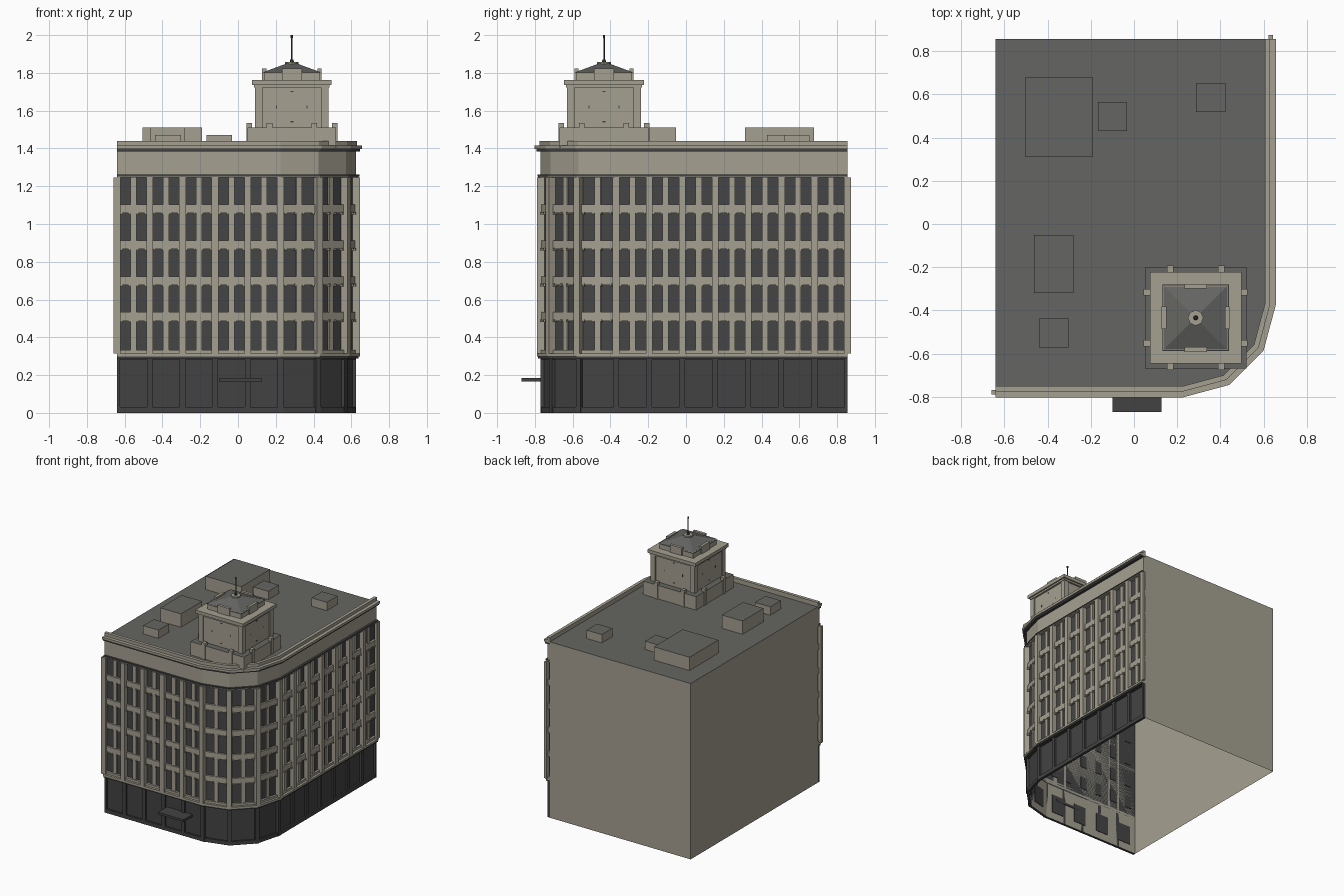
import bpy
import bmesh
from math import sin, cos, radians, pi
from mathutils import Vector, Matrix

cube = bpy.data.objects.get("Cube")
if cube:
    bpy.data.objects.remove(cube, do_unlink=True)


def material(name, rgb):
    m = bpy.data.materials.new(name)
    m.use_nodes = True
    m.diffuse_color = (*rgb, 1)
    bsdf = next(n for n in m.node_tree.nodes if n.type == 'BSDF_PRINCIPLED')
    bsdf.inputs["Base Color"].default_value = (*rgb, 1)
    return m


STONE = material("beige stone", (0.375, 0.35, 0.28))
ROOF = material("roof grey", (0.13, 0.13, 0.122))
DARK = material("charcoal cladding", (0.055, 0.055, 0.055))
GLASS = material("dark glass", (0.06, 0.06, 0.062))


def finish(name, bm, mat, top=None):
    """Turn a bmesh into an object; upward faces may take a second material."""
    bm.normal_update()
    me = bpy.data.meshes.new(name)
    if top:
        for f in bm.faces:
            f.material_index = int(f.normal.z > 0.9)
    bm.to_mesh(me)
    bm.free()
    me.materials.append(mat)
    if top:
        me.materials.append(top)
    ob = bpy.data.objects.new(name, me)
    bpy.context.scene.collection.objects.link(ob)
    return ob


def add_box(bm, center, size, angle=0.0):
    m = Matrix.Translation(center) @ Matrix.Rotation(angle, 4, 'Z') @ Matrix.Diagonal((*size, 1))
    bmesh.ops.create_cube(bm, size=1, matrix=m)


def box(name, x0, x1, y0, y1, z0, z1, mat, top=None):
    bm = bmesh.new()
    add_box(bm, ((x0 + x1) / 2, (y0 + y1) / 2, (z0 + z1) / 2), (x1 - x0, y1 - y0, z1 - z0))
    return finish(name, bm, mat, top)


# Street line: front wall, three-sided corner, side wall
LEFT, BACK, CX, CY, R = -0.64, 0.855, 0.225, -0.37, 0.38
ROOF_Z, PARAPET_Z = 1.405, 1.44


def path(off):
    pts = [Vector((LEFT, CY - R - off))]
    for a in (-90, -60, -30, 0):
        pts.append(Vector((CX + (R + off) * cos(radians(a)), CY + (R + off) * sin(radians(a)))))
    pts.append(Vector((CX + R + off, BACK)))
    return pts


def band(name, z0, z1, off, mat):
    """Horizontal strip following the street line."""
    bm = bmesh.new()
    rows = []
    for p, q in zip(path(off), path(0)):
        rows.append([bm.verts.new((*v, z)) for v, z in ((q, z0), (p, z0), (p, z1), (q, z1))])
    for a, b in zip(rows, rows[1:]):
        for i in range(4):
            j = (i + 1) % 4
            bm.faces.new((a[i], b[i], b[j], a[j]))
    bm.faces.new(rows[0])
    bm.faces.new(rows[-1][::-1])
    bmesh.ops.recalc_face_normals(bm, faces=bm.faces)
    return finish(name, bm, mat)


line = path(0)


def divide(counts):
    """Split each wall into equal bays: (middle, angle, width)."""
    out = []
    for a, b, n in zip(line, line[1:], counts):
        ang = (b - a).angle_signed(Vector((1, 0)))
        out += [(a.lerp(b, (k + 0.5) / n), ang, (b - a).length / n) for k in range(n)]
    return out


def on_wall(bm, p, ang, u, z0, z1, width, o0, o1):
    """Box on the facade: u along the wall, o0 to o1 outwards."""
    t = Vector((cos(ang), sin(ang)))
    n = Vector((sin(ang), -cos(ang)))
    c = p + t * u + n * (o0 + o1) / 2
    add_box(bm, (*c, (z0 + z1) / 2), (width, o1 - o0, z1 - z0), ang)


# Open-bottomed building shell with flat roof
bm = bmesh.new()
ring = line + [Vector((LEFT, BACK))]
low = [bm.verts.new((*p, 0)) for p in ring]
high = [bm.verts.new((*p, ROOF_Z)) for p in ring]
for i in range(len(ring)):
    j = (i + 1) % len(ring)
    bm.faces.new((low[i], low[j], high[j], high[i]))
bm.faces.new(high)
finish("building_shell", bm, STONE, ROOF)

# Horizontal bands
for name, z0, z1, off, mat in (
        ("ground_wall", 0, 0.29, 0.006, DARK),
        ("ground_plinth", 0, 0.03, 0.02, DARK),
        ("ground_header", 0.283, 0.29, 0.02, DARK),
        ("ledge_underside", 0.287, 0.299, 0.034, DARK),
        ("lower_ledge", 0.299, 0.314, 0.04, STONE),
        ("lower_sill", 0.314, 0.332, 0.022, STONE),
        ("window_glass", 0.314, 1.245, 0.004, GLASS),
        ("frieze_moulding", 1.245, 1.252, 0.034, STONE),
        ("frieze_dark_line", 1.252, 1.262, 0.037, DARK),
        ("frieze", 1.262, 1.383, 0.02, STONE),
        ("cornice_dark_line", 1.383, 1.396, 0.042, DARK),
        ("cornice", 1.396, 1.415, 0.052, STONE),
        ("parapet", 1.4, PARAPET_Z, 0.025, STONE)):
    band(name, z0, z1, off, mat)
LEVELS = (0.51, 0.70, 0.89, 1.08)
for i, z in enumerate(LEVELS):
    band(f"spandrel_{i + 1}", z - 0.023, z + 0.023, 0.02, STONE)

# Pilasters, mullions, brackets and ground piers
pil, pier, mul, brk, inner = (bmesh.new() for _ in range(5))
bays = divide((5, 1, 1, 1, 7))
for (p, a, w), (q, b, v) in zip(bays, bays[1:]):
    corner_start = p + Vector((cos(a), sin(a))) * w / 2
    turn = {7.5: 0, 82.5: 90}.get(round(math_deg := (a + b) * 90 / pi, 1), math_deg)
    on_wall(pil, corner_start, radians(turn), 0, 0.314, 1.245, 0.036, 0, 0.04)
    on_wall(pier, corner_start, radians(turn), 0, 0, 0.287, 0.03, 0, 0.021)
for p, ang, s in ((line[0], 0, 1), (line[-1], pi / 2, -1)):
    on_wall(pil, p, ang, 0, 0.314, 1.245, 0.036, 0.018, 0.038)
    on_wall(pier, p, ang, s * 0.0075, 0, 0.287, 0.015, 0, 0.021)
for p, ang, w in bays:
    on_wall(mul, p, ang, 0, 0.314, 1.245, 0.032, 0, 0.015)
    for z in LEVELS:
        for s in (-1, 1):
            for u in (0.021, w / 2 - 0.023):
                on_wall(brk, p, ang, s * u, z - 0.03, z - 0.016, 0.009, 0, 0.026)

# Panes on the inside of the street walls
for p, ang, w in divide((4, 1, 1, 1, 6)):
    on_wall(inner, p, ang, 0, 0.06, 0.21, 0.11, -0.004, 0)
for p, ang, w in divide((6, 1, 1, 1, 9)):
    for z in (0.42,) + tuple(v + 0.095 for v in LEVELS):
        on_wall(inner, p, ang, 0, z - 0.05, z + 0.05, 0.055, -0.004, 0)
finish("pilasters", pil, STONE)
finish("ground_piers", pier, DARK)
finish("window_mullions", mul, STONE)
finish("spandrel_brackets", brk, STONE)
finish("inner_window_panes", inner, GLASS)

# Entrance canopy
box("entrance_canopy", -0.10, 0.128, -0.87, -0.745, 0.167, 0.185, DARK)

# Rooftop plant boxes
for i, (x0, x1, y0, y1, z) in enumerate((
        (-0.505, -0.19, 0.313, 0.677, 1.511), (-0.167, -0.033, 0.43, 0.564, 1.471),
        (0.287, 0.422, 0.519, 0.653, 1.471), (-0.463, -0.28, -0.32, -0.052, 1.511),
        (-0.44, -0.303, -0.57, -0.436, 1.471))):
    box(f"roof_box_{i + 1}", x0, x1, y0, y1, ROOF_Z, z, STONE, ROOF)

# Tower
TX, TY = 0.285, -0.434


def tower_box(name, half, z0, z1, top=None):
    box(name, TX - half, TX + half, TY - half, TY + half, z0, z1, STONE, top)


tower_box("tower_base", 0.235, ROOF_Z, 1.512, ROOF)
tower_box("tower_shaft", 0.185, 1.51, 1.735)
tower_box("tower_entablature_lower", 0.2, 1.722, 1.736)
tower_box("tower_entablature", 0.211, 1.736, 1.762)
tower_box("tower_attic", 0.148, 1.762, 1.806)

# Details repeated on the four tower sides
corner, tabs, crest, marks = (bmesh.new() for _ in range(4))
for k in range(4):
    ang = k * pi / 2
    o = Vector((TX, TY))
    for s in (-1, 1):
        on_wall(tabs, o, ang, s * 0.118, ROOF_Z, 1.535, 0.03, 0.212, 0.241)
        on_wall(marks, o, ang, s * 0.08, 1.612, 1.628, 0.005, 0.184, 0.187)
        on_wall(marks, o, ang, 0, 1.618 + s * 0.08, 1.624 + s * 0.08, 0.016, 0.184, 0.187)
    on_wall(corner, o, ang, 0.175, 1.51, 1.724, 0.04, 0.155, 0.195)
    on_wall(crest, o, ang, 0, 1.762, 1.822, 0.105, 0.135, 0.157)
finish("tower_corner_pilasters", corner, STONE)
finish("tower_base_blocks", tabs, STONE)
finish("tower_attic_blocks", crest, STONE)
finish("tower_dial_marks", marks, DARK)


def cone(name, sides, r1, r2, z0, z1, mat, turn=0.0):
    bm = bmesh.new()
    m = Matrix.Translation((TX, TY, (z0 + z1) / 2)) @ Matrix.Rotation(turn, 4, 'Z')
    bmesh.ops.create_cone(bm, cap_ends=True, segments=sides, radius1=r1, radius2=r2,
                          depth=z1 - z0, matrix=m)
    return finish(name, bm, mat)


# Pyramid roof, finial and mast
cone("tower_roof", 4, 0.154 * 2 ** 0.5, 0.025, 1.803, 1.853, ROOF, pi / 4)
cone("finial_disc", 8, 0.036, 0.036, 1.846, 1.858, STONE)
cone("mast_foot", 8, 0.011, 0.008, 1.858, 1.872, DARK)
cone("mast", 8, 0.004, 0.004, 1.86, 1.99, DARK)
cone("mast_tip", 8, 0.006, 0.006, 1.985, 2.0, DARK)
